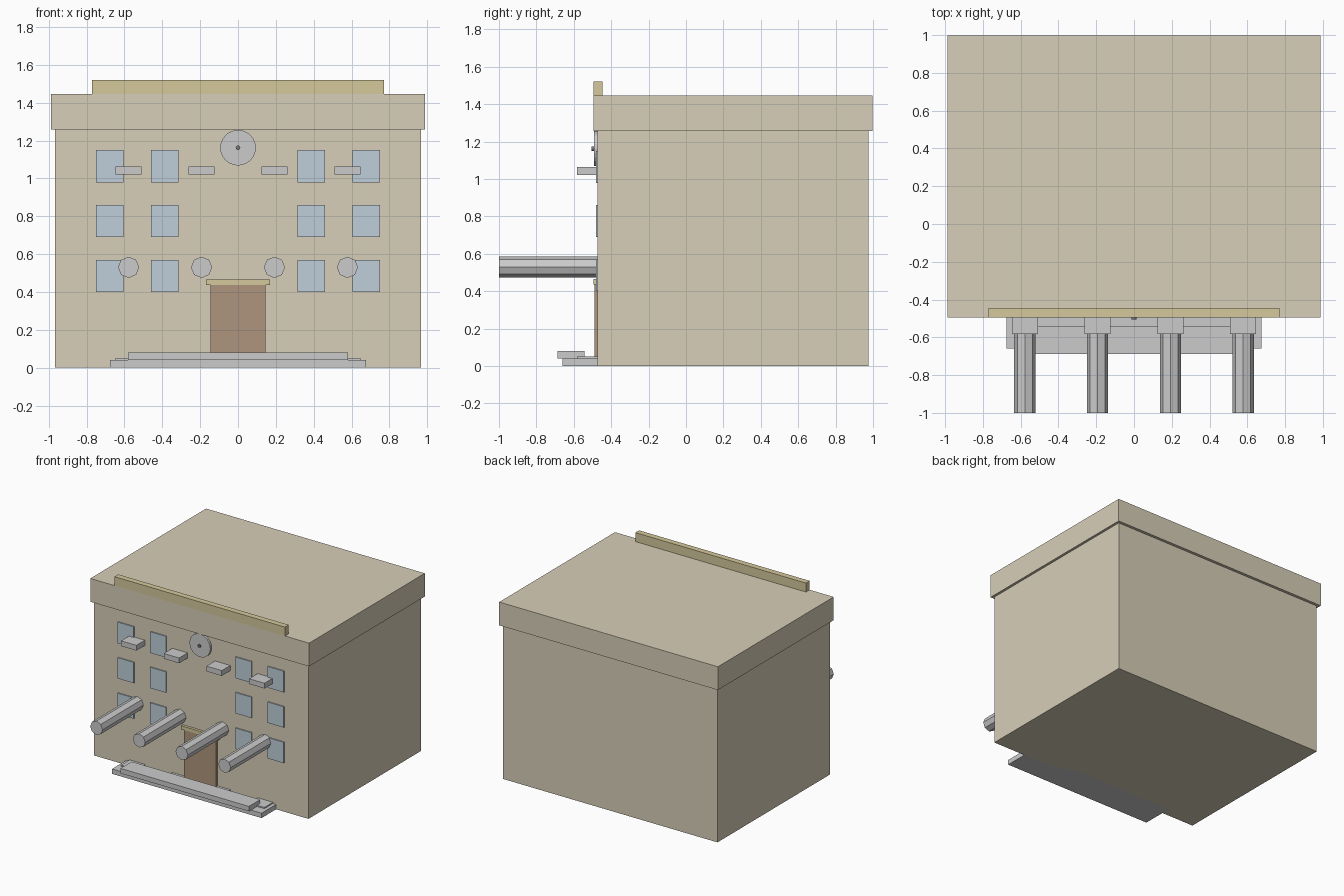
import bpy, math

if "Cube" in bpy.data.objects:
    bpy.data.objects.remove(bpy.data.objects["Cube"])


def material(name, rgb):
    m = bpy.data.materials.new(name)
    m.diffuse_color = (*rgb, 1)
    m.use_nodes = True
    m.node_tree.nodes["Principled BSDF"].inputs["Base Color"].default_value = m.diffuse_color
    return m


STONE = material("sandstone", (0.68, 0.62, 0.48))
GOLD = material("ochre_trim", (0.66, 0.58, 0.33))
GLASS = material("window_glass", (0.52, 0.62, 0.70))
WOOD = material("door_wood", (0.42, 0.30, 0.20))
DARK = material("dark_metal", (0.2, 0.2, 0.2))


def finish(o, name, mat):
    o.name = name
    if mat:
        o.data.materials.append(mat)
    return o


def box(name, x, y, z, mat=None):
    """Box from (min, max) ranges on each axis."""
    r = (x, y, z)
    bpy.ops.mesh.primitive_cube_add(size=1, location=[(a + b) / 2 for a, b in r])
    o = bpy.context.object
    o.scale = [b - a for a, b in r]
    bpy.ops.object.transform_apply(location=False, rotation=False, scale=True)
    return finish(o, name, mat)


def rod(name, x, z, radius, y0, y1, sides, mat=None):
    """Flat-sided cylinder lying along y."""
    bpy.ops.mesh.primitive_cylinder_add(
        vertices=sides, radius=radius, depth=y1 - y0,
        location=(x, (y0 + y1) / 2, z), rotation=(math.pi / 2, 0, 0))
    return finish(bpy.context.object, name, mat)


# Main block, overhanging roof slab and front parapet
box("building_body", (-0.967, 0.967), (-0.473, 0.975), (0, 1.257), STONE)
box("roof_slab", (-0.987, 0.987), (-0.494, 0.998), (1.257, 1.447), STONE)
box("parapet", (-0.77, 0.77), (-0.494, -0.446), (1.447, 1.52), GOLD)

# Entrance steps
box("lower_step", (-0.675, 0.675), (-0.66, -0.40), (0, 0.04))
box("upper_step", (-0.58, 0.58), (-0.687, -0.542), (0.04, 0.08))

# Door with lintel
box("door", (-0.146, 0.146), (-0.49, -0.45), (0.04, 0.436), WOOD)
box("door_lintel", (-0.168, 0.168), (-0.495, -0.45), (0.436, 0.465), GOLD)

# Windows: three rows, two on each side of the door
for z0, z1 in ((0.40, 0.57), (0.69, 0.86), (0.977, 1.15)):
    for x in (-0.677, -0.386, 0.386, 0.677):
        box("window", (x - 0.073, x + 0.073), (-0.482, -0.46), (z0, z1), GLASS)

# Projecting octagonal columns with separate base and capital blocks
for x in (-0.578, -0.1925, 0.1925, 0.578):
    side = (x - 0.069, x + 0.069)
    rod("column", x, 0.53, 0.056, -1.0, -0.03, 8)
    box("column_base", side, (-0.583, -0.445), (0.002, 0.05))
    box("column_capital", side, (-0.583, -0.445), (1.02, 1.063))

# Round medallion with a small centre pin
rod("medallion", 0, 1.162, 0.094, -0.491, -0.45, 24)
rod("medallion_pin", 0, 1.162, 0.012, -0.505, -0.48, 12, DARK)
